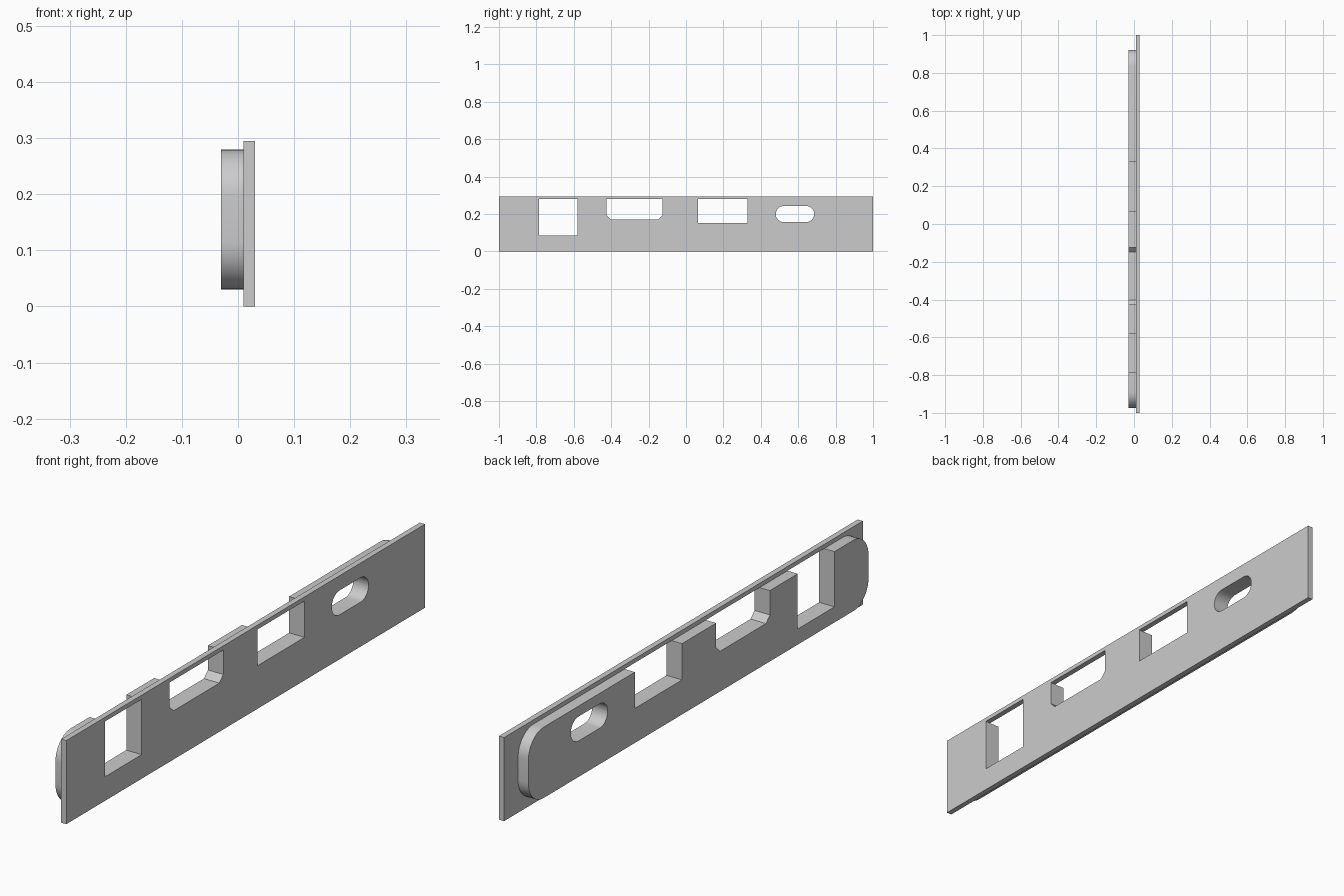
import bpy, bmesh
from math import cos, sin, pi, radians

cube = bpy.data.objects.get("Cube")
if cube:
    bpy.data.objects.remove(cube)

grey = bpy.data.materials.new("light_grey")
grey.use_nodes = True
colour = (0.6, 0.6, 0.6, 1)
grey.diffuse_color = colour
grey.node_tree.nodes["Principled BSDF"].inputs["Base Color"].default_value = colour


def rounded(y0, y1, z0, z1, r, steps=10):
    """Counter-clockwise rectangle with rounded corners, starting lower left."""
    corners = [(y0 + r, z0 + r, 2), (y1 - r, z0 + r, 3),
               (y1 - r, z1 - r, 0), (y0 + r, z1 - r, 1)]
    return [(y + r * cos((q + i / steps) * pi / 2), z + r * sin((q + i / steps) * pi / 2))
            for y, z, q in corners for i in range(steps + 1)]


def window(y0, y1, bottom, top, chamfer):
    """Left side down, across the sill, right side up."""
    if chamfer:
        sill = [(y0, bottom + chamfer), (y0 + chamfer, bottom),
                (y1 - chamfer, bottom), (y1, bottom + chamfer)]
    else:
        sill = [(y0, bottom), (y1, bottom)]
    return [(y0, top)] + sill + [(y1, top)]


def slab(name, loops, x0, x1):
    """Fill an outline with holes and extrude it along x."""
    bm = bmesh.new()
    edges = []
    for loop in loops:
        verts = [bm.verts.new((x0, y, z)) for y, z in loop]
        edges += [bm.edges.new((a, b)) for a, b in zip(verts, verts[1:] + verts[:1])]
    bmesh.ops.triangle_fill(bm, edges=edges, use_beauty=True, normal=(1, 0, 0))
    geom = bmesh.ops.extrude_face_region(bm, geom=bm.faces[:], use_keep_orig=True)["geom"]
    moved = [v for v in geom if isinstance(v, bmesh.types.BMVert)]
    bmesh.ops.translate(bm, verts=moved, vec=(x1 - x0, 0, 0))
    bmesh.ops.recalc_face_normals(bm, faces=bm.faces[:])
    mesh = bpy.data.meshes.new(name)
    bm.to_mesh(mesh)
    bm.free()
    mesh.materials.append(grey)
    obj = bpy.data.objects.new(name, mesh)
    bpy.context.collection.objects.link(obj)
    bpy.ops.object.select_all(action='DESELECT')
    obj.select_set(True)
    bpy.context.view_layer.objects.active = obj
    bpy.ops.object.shade_smooth_by_angle(angle=radians(30))


# Openings shared by both layers
TOP = 0.28
windows = [window(-0.785, -0.58, 0.085, TOP, 0),
           window(-0.425, -0.125, 0.172, TOP, 0.022),
           window(0.065, 0.328, 0.152, TOP, 0)]
slot = rounded(0.48, 0.685, 0.157, 0.243, 0.0429)

# Thin face plate with closed windows
plate = [(-1, 0), (1, 0), (1, 0.295), (-1, 0.295)]
slab("face_plate", [plate, *windows, slot], 0.01, 0.03)

# Thicker backing with rounded corners, notched open along its top edge
outline = rounded(-0.975, 0.922, 0.03, TOP, 0.085)
half = len(outline) * 3 // 4
notches = [p for w in reversed(windows) for p in reversed(w)]
slab("backing_block", [outline[:half] + notches + outline[half:], slot], -0.03, 0.01)
